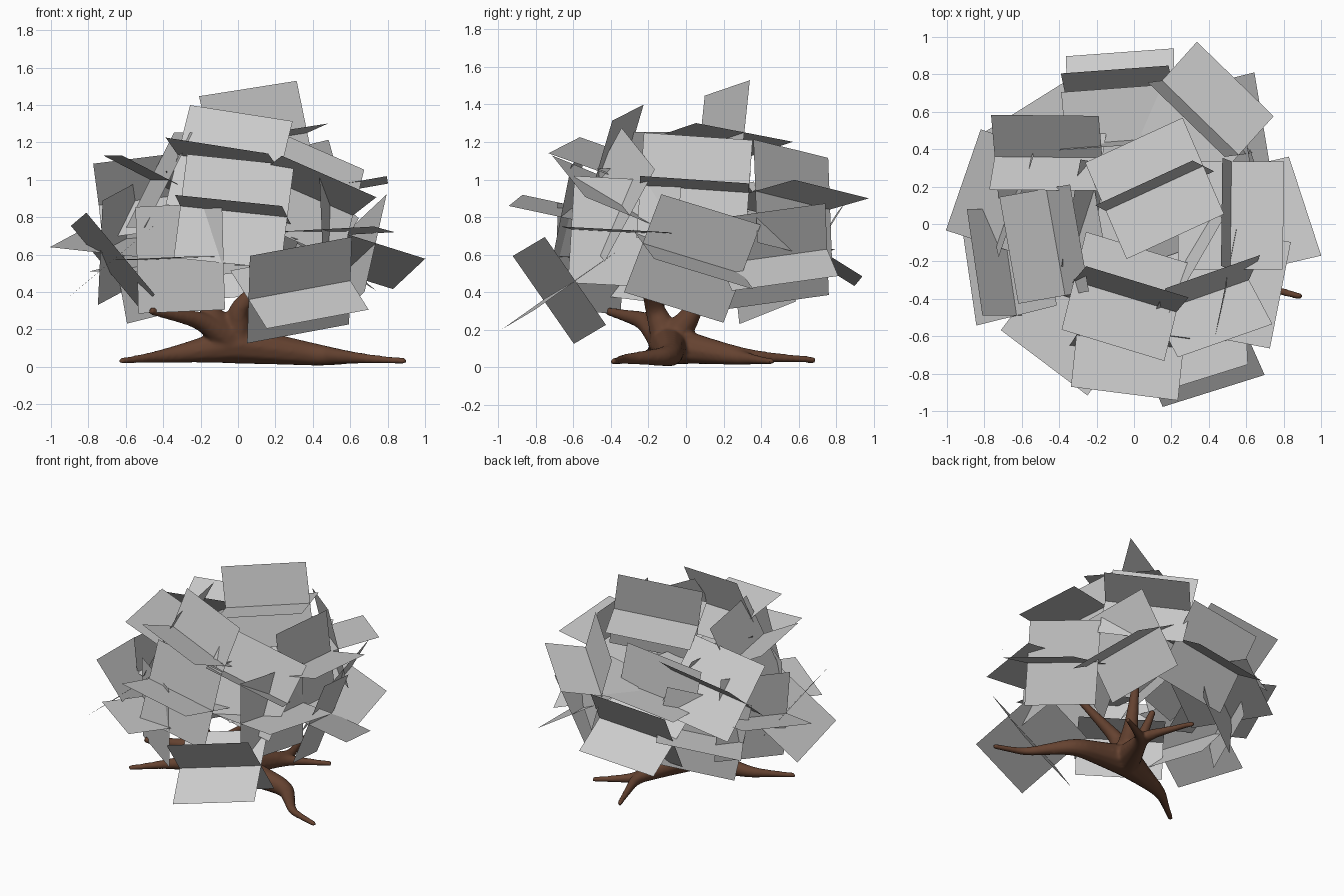
import bpy
from math import radians, sin, cos
from mathutils import Vector

if "Cube" in bpy.data.objects:
    bpy.data.objects.remove(bpy.data.objects["Cube"])

# ---- foliage: crossed pairs of square cards set on a dome
# (position angle, radius, height, facing angle, pitch, roll)
CARDS = [
    (60, 0.22, 1.21, 153, 77, -39),                                   # crown
    (-97, 0.39, 1.09, -104, 19, -9), (-92, 0.63, 0.83, -96, 12, -6),  # front
    (-64, 0.75, 0.41, -66, -33, 12), (-47, 0.53, 0.92, -62, 20, -24),
    (-121, 0.60, 0.58, -127, 0, 2),
    (5, 0.52, 0.95, 0, 10, -4), (3, 0.65, 0.58, 13, -17, -17),        # right
    (-33, 0.60, 0.72, -11, 3, -3),
    (58, 0.67, 0.89, 48, 12, -10), (96, 0.68, 0.61, 91, -32, -6),     # back
    (46, 0.65, 0.59, 14, -30, 9), (100, 0.45, 0.78, 95, 5, -8),
    (135, 0.57, 0.57, 122, 0, -12),
    (142, 0.58, 0.90, 95, 38, -9), (193, 0.43, 1.0, 190, 27, 0),      # left
    (167, 0.66, 0.66, 162, 6, -10), (197, 0.70, 0.57, 194, -39, 9),
    (-35, 0.28, 0.80, -30, 65, 0), (170, 0.20, 0.80, 170, 60, 0),     # inside
]
HALF_LEN, HALF_WID = 0.29, 0.285


def material(obj_data, name, colour):
    m = bpy.data.materials.new(name)
    m.diffuse_color = (*colour, 1)
    m.use_nodes = True
    m.node_tree.nodes["Principled BSDF"].inputs["Base Color"].default_value = m.diffuse_color
    obj_data.materials.clear()
    obj_data.materials.append(m)


verts, faces = [], []
for angle, r, z, facing, pitch, roll in CARDS:
    a, f, p, q = map(radians, (angle, facing, pitch, roll))
    c = Vector((r * cos(a), r * sin(a), z))
    n = Vector((cos(p) * cos(f), cos(p) * sin(f), sin(p)))
    side = Vector((-sin(f), cos(f), 0))
    u = side * cos(q) + n.cross(side) * sin(q)
    for w in (n, u.cross(n)):
        k = len(verts)
        for i, j in ((-1, -1), (1, -1), (1, 1), (-1, 1)):
            verts.append(c + u * i * HALF_LEN + w * j * HALF_WID)
        faces.append(range(k, k + 4))
me = bpy.data.meshes.new("foliage_cards")
me.from_pydata(verts, [], faces)
material(me, "foliage_grey", (0.52, 0.52, 0.52))
bpy.context.collection.objects.link(bpy.data.objects.new("foliage_cards", me))

# ---- roots and branches: tapered tubes that all leave the trunk base
BASE = Vector((0, -0.09, 0.12))
ROOTS = [
    [(0.45, -0.08, 0.06), (0.67, -0.33, 0.045), (0.90, -0.39, 0.03)],
    [(-0.38, -0.18, 0.06), (-0.63, -0.37, 0.03)],
    [(0.18, 0.32, 0.06), (0.06, 0.69, 0.04)],
    [(0.18, 0.30, 0.05), (0.44, 0.46, 0.03)],
]
BRANCHES = [
    [(-0.20, -0.22, 0.25), (-0.47, -0.42, 0.30)],
    [(-0.16, -0.17, 0.30), (-0.25, -0.10, 0.60)],
    [(0.06, 0.04, 0.30), (0.10, 0.15, 0.65)],
    [(0.0, -0.17, 0.32), (0.30, -0.25, 0.58)],
]
cu = bpy.data.curves.new("limb_paths", 'CURVE')
cu.dimensions = '3D'
cu.bevel_depth = 1.0
cu.bevel_resolution = 3
cu.use_fill_caps = True


def limb(points, start_radius, tip_radius, taper):
    pts = [BASE]
    for co in map(Vector, points):
        pts += [(pts[-1] + co) / 2, co]
    s = cu.splines.new('NURBS')
    s.points.add(len(pts) - 1)
    for i, (sp, co) in enumerate(zip(s.points, pts)):
        t = i / (len(pts) - 1)
        sp.co = (*co, 1)
        sp.radius = tip_radius + start_radius * (1 - t) ** taper
    s.order_u = 3
    s.use_endpoint_u = True
    s.resolution_u = 6


for pts in ROOTS:
    limb(pts, 0.09, 0.018, 2.0)
for pts in BRANCHES:
    limb(pts, 0.075, 0.022, 1.4)
tmp = bpy.data.objects.new("limb_paths", cu)
bpy.context.collection.objects.link(tmp)
bpy.context.view_layer.update()
dg = bpy.context.evaluated_depsgraph_get()
mesh = bpy.data.meshes.new_from_object(tmp.evaluated_get(dg))
bpy.data.objects.remove(tmp)

# ---- fuse the limbs into one smooth body
trunk = bpy.data.objects.new("trunk_and_roots", mesh)
bpy.context.collection.objects.link(trunk)
rm = trunk.modifiers.new("fuse", 'REMESH')
rm.mode = 'VOXEL'
rm.voxel_size = 0.012
rm.use_smooth_shade = True
sm = trunk.modifiers.new("soften", 'SMOOTH')
sm.factor = 0.5
sm.iterations = 6
material(mesh, "bark", (0.13, 0.055, 0.03))
